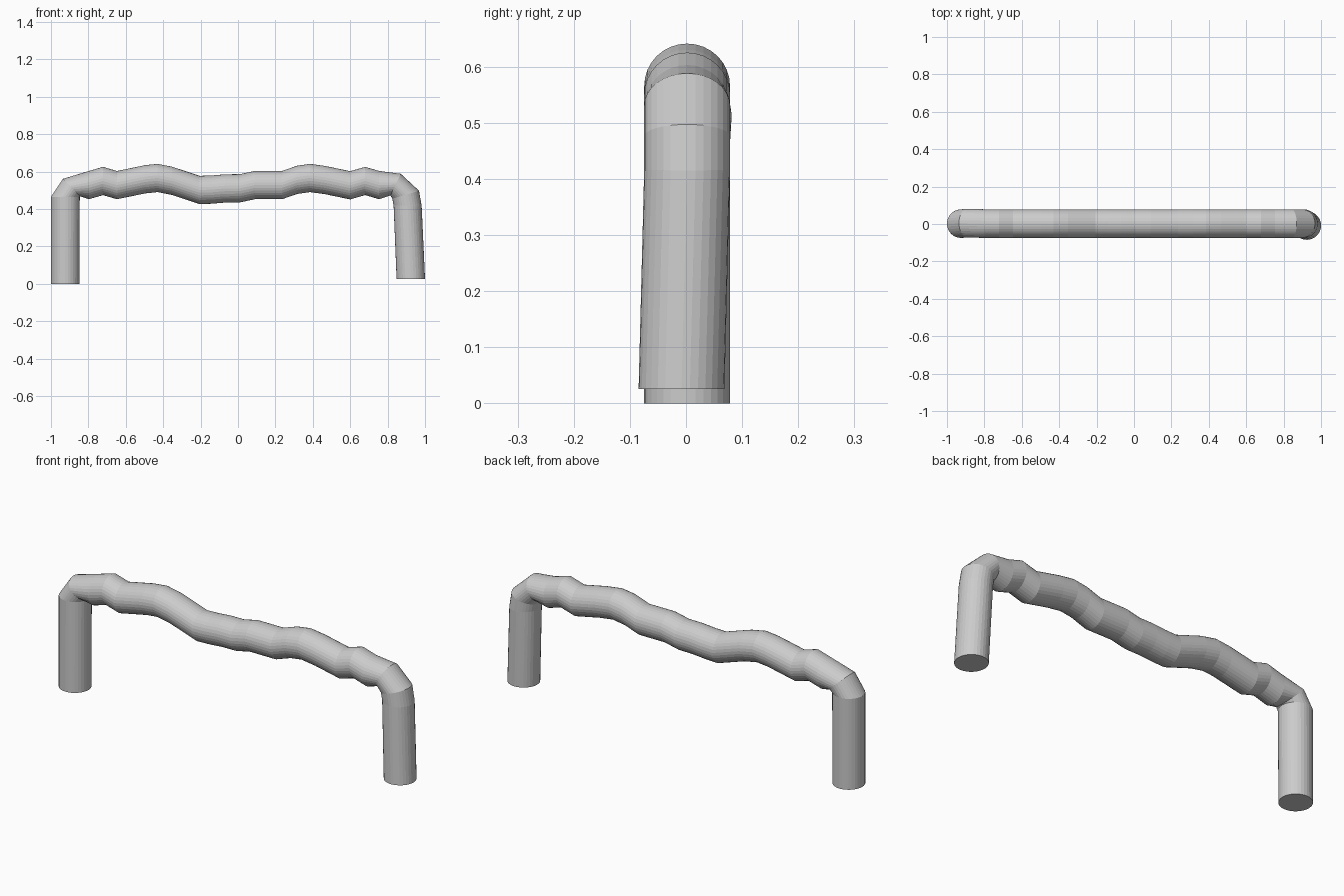
import bpy, bmesh, math
from mathutils import Vector

if "Cube" in bpy.data.objects:
    bpy.data.objects.remove(bpy.data.objects["Cube"])

SIDES = 32
R = 0.0765      # tube radius
Y = 0.002       # tube centre line in y

# wavy grip: (x, z of the upper edge), every section is vertical
wave = [(-0.797, 0.603), (-0.722, 0.625), (-0.647, 0.603), (-0.497, 0.634),
        (-0.43, 0.641), (-0.353, 0.626), (-0.205, 0.577), (-0.14, 0.579),
        (-0.07, 0.585), (0.01, 0.586), (0.09, 0.603), (0.235, 0.603),
        (0.316, 0.631), (0.385, 0.641), (0.465, 0.63), (0.60, 0.602),
        (0.68, 0.625), (0.755, 0.603)]

# sections as outer point, inner point (x, z) and centre y
left = [(-1.0, 0.0, -0.848, 0.0, Y),
        (-1.0, 0.465, -0.846, 0.465, Y),
        (-0.936, 0.561, -0.843, 0.467, Y + 0.003)]
right = [(0.87, 0.588, 0.815, 0.472, Y),
         (0.968, 0.497, 0.825, 0.455, Y),
         (0.982, 0.415, 0.832, 0.42, Y),
         (1.0, 0.025, 0.848, 0.025, -0.008)]
sections = left + [(x, z, x, z - 0.151, Y) for x, z in wave] + right


def tube(name, sections):
    bm = bmesh.new()
    rings = []
    for xo, zo, xi, zi, y in sections:
        outer, inner = Vector((xo, y, zo)), Vector((xi, y, zi))
        mid, half = (outer + inner) / 2, (outer - inner) / 2
        ring = []
        for i in range(SIDES):
            a = 2 * math.pi * i / SIDES
            ring.append(bm.verts.new(mid + half * math.cos(a) + Vector((0, R * math.sin(a), 0))))
        rings.append(ring)
    for a, b in zip(rings, rings[1:]):
        for i in range(SIDES):
            j = (i + 1) % SIDES
            bm.faces.new((a[i], a[j], b[j], b[i]))
    bm.faces.new(rings[0])
    bm.faces.new(rings[-1][::-1])
    bmesh.ops.recalc_face_normals(bm, faces=bm.faces)
    mesh = bpy.data.meshes.new(name)
    bm.to_mesh(mesh)
    bm.free()
    obj = bpy.data.objects.new(name, mesh)
    bpy.context.collection.objects.link(obj)
    return obj


# one continuous bent tube: leg, wavy grip, leg
tube("wavy_handle", sections)
